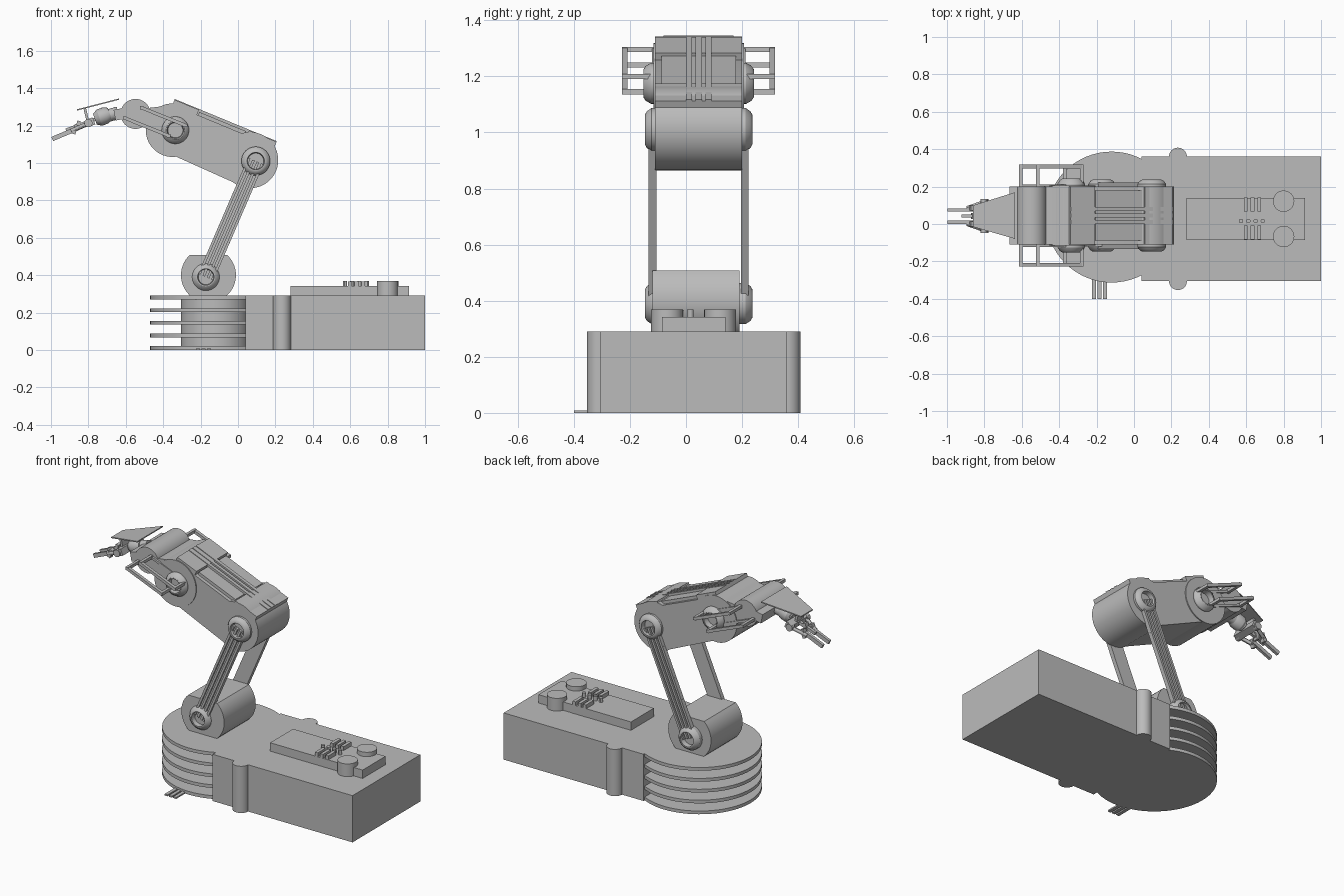
import bpy, bmesh, math
from mathutils import Vector

cube = bpy.data.objects.get("Cube")
if cube:
    bpy.data.objects.remove(cube)

grey = bpy.data.materials.new("plain_grey")
grey.use_nodes = True
grey.diffuse_color = (0.5, 0.5, 0.5, 1)
grey.node_tree.nodes["Principled BSDF"].inputs["Base Color"].default_value = (0.5, 0.5, 0.5, 1)
parts = []


def finish(name, bm):
    bmesh.ops.remove_doubles(bm, verts=bm.verts, dist=1e-5)
    bmesh.ops.recalc_face_normals(bm, faces=bm.faces)
    mesh = bpy.data.meshes.new(name)
    bm.to_mesh(mesh)
    bm.free()
    mesh.materials.append(grey)
    ob = bpy.data.objects.new(name, mesh)
    bpy.context.collection.objects.link(ob)
    parts.append(ob)
    return ob


def prism(name, outline, y0, y1):
    """Extrude an (x, z) outline along y."""
    bm = bmesh.new()
    face = bm.faces.new([bm.verts.new((x, y0, z)) for x, z in outline])
    out = bmesh.ops.extrude_face_region(bm, geom=[face])
    moved = [v for v in out["geom"] if isinstance(v, bmesh.types.BMVert)]
    bmesh.ops.translate(bm, verts=moved, vec=(0, y1 - y0, 0))
    return finish(name, bm)


def box(name, x0, x1, y0, y1, z0, z1):
    return prism(name, [(x0, z0), (x1, z0), (x1, z1), (x0, z1)], y0, y1)


def lathe(name, centre, profile, axis, n=40):
    """Revolve (radius, distance) pairs round an axis."""
    axis = Vector(axis).normalized()
    u = axis.orthogonal().normalized()
    v = axis.cross(u)
    bm = bmesh.new()
    rings = []
    for r, t in profile:
        base = Vector(centre) + axis * t
        rings.append([bm.verts.new(base + (u * math.cos(a) + v * math.sin(a)) * r)
                      for a in (i * math.tau / n for i in range(n))])
    for a, b in zip(rings, rings[1:]):
        for i in range(n):
            bm.faces.new((a[i], a[i - 1], b[i - 1], b[i]))
    bmesh.ops.dissolve_degenerate(bm, dist=1e-6, edges=bm.edges)
    return finish(name, bm)


def cyl(name, p, q, r, n=40):
    d = Vector(q) - Vector(p)
    h = d.length
    return lathe(name, p, [(0, 0), (r, 0), (r, h), (0, h)], d, n)


def beam(name, p, q, w, y0, y1, off=0):
    """Flat bar between two (x, z) points."""
    p, q = Vector(p), Vector(q)
    n = (q - p).orthogonal().normalized()
    a, b = n * (off - w / 2), n * (off + w / 2)
    return prism(name, [tuple(c) for c in (p + a, q + a, q + b, p + b)], y0, y1)


def hub(name, x, z, y, side, r, depth):
    lathe(name, (x, y, z), [(0, -0.02), (r, -0.02), (r, depth * 0.35), (r * 0.85, depth * 0.8),
                            (r * 0.68, depth), (r * 0.6, depth), (r * 0.55, depth * 0.2),
                            (0, depth * 0.2)], (0, side, 0))


MID, HALF = 0.045, 0.155
SHOULDER, ELBOW = (-0.172, 0.39), (0.095, 1.01)
Y0, Y1 = MID - HALF, MID + HALF

# Base: rear box, ribbed round front and corner posts
box("base_box", 0.04, 1.0, -0.305, 0.36, 0, 0.29)
cyl("base_core", (-0.12, 0.037, 0.005), (-0.12, 0.037, 0.28), 0.185, 48)
for i in range(5):
    z = i * 0.0675
    cyl(f"base_disc_{i + 1}", (-0.12, 0.037, z), (-0.12, 0.037, z + 0.02), 0.35, 64)
for y, tag in ((-0.305, "front"), (0.36, "back")):
    cyl(f"base_post_{tag}", (0.235, y, 0), (0.235, y, 0.29), 0.048)
for i in range(3):
    x = -0.225 + i * 0.03
    box(f"floor_strip_{i + 1}", x, x + 0.021, -0.4, -0.25, 0, 0.009)

# Control panel with knobs, fins and pegs
box("control_panel", 0.28, 0.915, -0.085, 0.14, 0.28, 0.342)
for y, tag in ((-0.067, "front"), (0.122, "back")):
    cyl(f"panel_knob_{tag}", (0.8, y, 0.28), (0.8, y, 0.369), 0.057)
    for i in range(3):
        x = 0.587 + i * 0.036
        c = y + (0.021 if y < 0 else -0.018)
        box(f"panel_fin_{tag}_{i + 1}", x, x + 0.02, c - 0.038, c + 0.038, 0.28, 0.366)
for i in range(4):
    x = 0.572 + i * 0.039
    cyl(f"panel_peg_{i + 1}", (x, 0.016, 0.3), (x, 0.016, 0.369), 0.012, 12)

# Shoulder drum with flattened top
start = math.asin(0.108 / 0.147)
sweep = math.pi + 2 * start
prism("shoulder_drum", [(-0.158 + 0.147 * math.cos(start - sweep * i / 40),
                         0.4 + 0.147 * math.sin(start - sweep * i / 40)) for i in range(41)],
      -0.12, 0.19)

# Paired lower arm links, hubs and side handles
for side, tag in ((-1, "front"), (1, "back")):
    def at(d):
        return MID + side * (HALF + d)
    beam(f"lower_link_{tag}", SHOULDER, ELBOW, 0.09, at(-0.004), at(0.012))
    for i in range(4):
        beam(f"link_ridge_{tag}_{i + 1}", SHOULDER, ELBOW, 0.014, at(0.0), at(0.023),
             (i - 1.5) * 0.0253)
    hub(f"shoulder_hub_{tag}", *SHOULDER, at(0), side, 0.073, 0.037)
    hub(f"elbow_hub_{tag}", *ELBOW, at(0), side, 0.077, 0.037)
    hub(f"forearm_hub_{tag}", -0.335, 1.175, at(0), side, 0.073, 0.042)
    for i, (p, q) in enumerate((((-0.515, 1.295), (-0.28, 1.2)), ((-0.605, 1.24), (-0.37, 1.145)))):
        beam(f"handle_rod_{tag}_{i + 1}", p, q, 0.018, at(0.098), at(0.118))
        for j, (x, z) in enumerate((p, q)):
            beam(f"handle_stub_{tag}_{i + 1}_{j + 1}", (x - 0.009, z), (x + 0.009, z), 0.018,
                 at(-0.03), at(0.118))
        beam(f"handle_root_{tag}_{i + 1}", p, q, 0.014, at(-0.01), at(0.012))

# Forearm: body, rounded ends, raised blocks and top strips
prism("forearm_body", [(0.185, 1.09), (-0.345, 1.31), (-0.47, 1.295), (-0.515, 1.23),
                       (-0.45, 1.09), (-0.39, 1.06), (0.0, 0.885), (0.1, 0.89)], Y0, Y1)
cyl("elbow_drum", (0.065, Y0, 1.015), (0.065, Y1, 1.015), 0.15, 56)
cyl("forearm_drum", (-0.35, Y0 - 0.006, 1.175), (-0.35, Y1 + 0.006, 1.175), 0.143, 56)
top_a, top_b = Vector((-0.35, 1.312)), Vector((0.195, 1.087))
for name, a, b, inset, lift in (("forearm_front_block", 0, 0.24, 0, 0.018),
                                ("forearm_cover", 0.25, 0.71, 0.022, 0.008),
                                ("forearm_rear_block", 0.73, 1, 0, 0.018)):
    beam(name, top_a.lerp(top_b, a), top_a.lerp(top_b, b), lift * 2 + 0.02,
         Y0 + inset, Y1 - inset)
for i in range(3):
    y = i * 0.0345
    beam(f"forearm_strip_{i + 1}", top_a, top_b, 0.064, y, y + 0.022)

# Wrist drum, fork and cover plate
cyl("wrist_drum", (-0.548, Y0, 1.262), (-0.548, Y1, 1.262), 0.08)
beam("wrist_fork", (-0.66, 1.255), (-0.56, 1.275), 0.058, Y0, Y1)
bm = bmesh.new()
rows = []
for dz in (0, -0.007):
    rows.append([bm.verts.new((x, y, z + dz)) for x, y, z in (
        (-0.635, 0.17, 1.345), (-0.86, 0.1, 1.287), (-0.86, -0.015, 1.287), (-0.635, -0.08, 1.345))])
bm.faces.new(rows[0])
bm.faces.new(rows[1])
for i in range(4):
    bm.faces.new((rows[0][i], rows[0][i - 1], rows[1][i - 1], rows[1][i]))
finish("hand_cover_plate", bm)

# Hand: palm, knuckles and jointed fingers
cyl("wrist_pin", (-0.64, MID, 1.268), (-0.76, MID, 1.235), 0.034, 20)
lathe("palm", (-0.685, 0.042, 1.262), [(0, 0), (0.035, 0), (0.046, 0.025), (0.046, 0.06),
                                       (0.03, 0.085), (0, 0.085)], (-1, 0, -0.35), 20)
beam("palm_bar", (-0.77, 1.225), (-0.81, 1.209), 0.04, -0.04, 0.125)
beam("plate_bracket", (-0.8, 1.21), (-0.82, 1.295), 0.014, 0.01, 0.075)
for y, tag in ((-0.035, "front"), (0.12, "back")):
    cyl(f"knuckle_{tag}", (-0.8, y - 0.014, 1.213), (-0.8, y + 0.014, 1.213), 0.022, 16)
    tip = 0.01 if y < MID else 0.075
    near = 0.0 if y < MID else 0.085
    cyl(f"finger_base_{tag}", (-0.79, y, 1.215), (-0.89, near, 1.172), 0.012, 12)
    beam(f"finger_joint_{tag}", (-0.862, 1.205), (-0.88, 1.155), 0.02, near - 0.014, near + 0.014)
    beam(f"finger_tip_{tag}", (-0.86, 1.184), (-0.993, 1.128), 0.024, tip - 0.009, tip + 0.009)
beam("middle_finger", (-0.76, 1.235), (-0.92, 1.175), 0.018, 0.034, 0.052)
beam("middle_finger_joint", (-0.85, 1.225), (-0.862, 1.18), 0.018, 0.028, 0.058)

# Smooth the round parts and keep their edges crisp
bpy.ops.object.select_all(action="DESELECT")
for ob in parts:
    ob.select_set(True)
bpy.context.view_layer.objects.active = parts[0]
bpy.ops.object.shade_smooth_by_angle(angle=math.radians(30))
